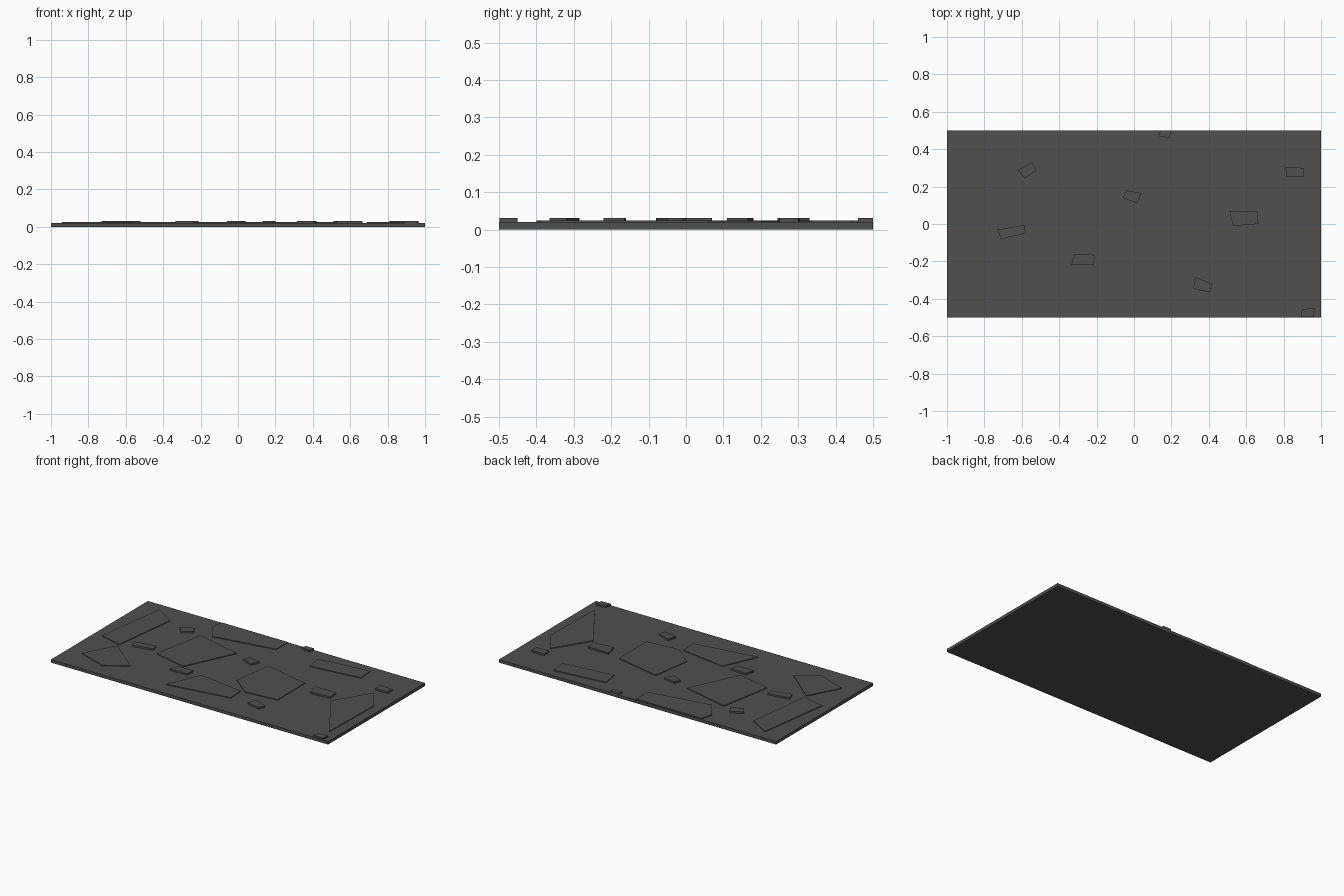
import bpy, bmesh

asphalt = bpy.data.materials.new("dark grey")
asphalt.diffuse_color = (0.08, 0.08, 0.08, 1)


def plate(name, outline, z0, z1):
    """Flat prism from an outline given in any direction."""
    bm = bmesh.new()
    face = bm.faces.new([bm.verts.new((x, y, z0)) for x, y in outline])
    ext = bmesh.ops.extrude_face_region(bm, geom=[face])
    top = [g for g in ext["geom"] if isinstance(g, bmesh.types.BMVert)]
    bmesh.ops.translate(bm, verts=top, vec=(0, 0, z1 - z0))
    bmesh.ops.recalc_face_normals(bm, faces=bm.faces)
    me = bpy.data.meshes.new(name)
    bm.to_mesh(me)
    bm.free()
    me.materials.append(asphalt)
    ob = bpy.data.objects.new(name, me)
    bpy.context.collection.objects.link(ob)


# Base slab
plate("slab", [(-1, -.5), (1, -.5), (1, .5), (-1, .5)], 0, 0.02)

# Broad thin paving patches
patches = [
    [(-.94, -.06), (-.87, .43), (-.73, .345), (-.785, -.1)],
    [(-.895, -.33), (-.785, -.12), (-.56, -.31), (-.7, -.4)],
    [(-.48, .415), (-.46, .495), (.015, .495), (.013, .375), (-.4, .305)],
    [(-.53, -.08), (-.465, .275), (-.145, .195), (-.3, -.135)],
    [(-.24, -.4), (-.14, -.175), (.175, -.225), (.185, -.335)],
    [(.07, -.11), (.11, .155), (.425, .085), (.425, -.2), (.205, -.22)],
    [(.31, .295), (.295, .405), (.645, .445), (.655, .335)],
    [(.69, -.03), (.835, .205), (.94, .06), (.93, -.39)],
]
for i, p in enumerate(patches):
    plate(f"patch_{i + 1}", p, 0.019, 0.025)

# Small raised stones
stones = [
    [(-.62, .29), (-.545, .33), (-.52, .285), (-.585, .245)],
    [(-.73, -.03), (-.585, -.005), (-.58, -.05), (-.71, -.08)],
    [(-.32, -.16), (-.21, -.165), (-.215, -.22), (-.335, -.22)],
    [(-.04, .18), (.04, .165), (.015, .11), (-.06, .14)],
    [(.33, -.285), (.42, -.32), (.405, -.365), (.315, -.345)],
    [(.51, .07), (.66, .07), (.665, 0), (.53, -.01)],
    [(.81, .305), (.905, .3), (.905, .25), (.815, .25)],
    [(.14, .5), (.2, .5), (.19, .46), (.13, .47)],
    [(.9, -.455), (.965, -.45), (.96, -.498), (.89, -.498)],
]
for i, p in enumerate(stones):
    plate(f"stone_{i + 1}", p, 0.019, 0.031)
